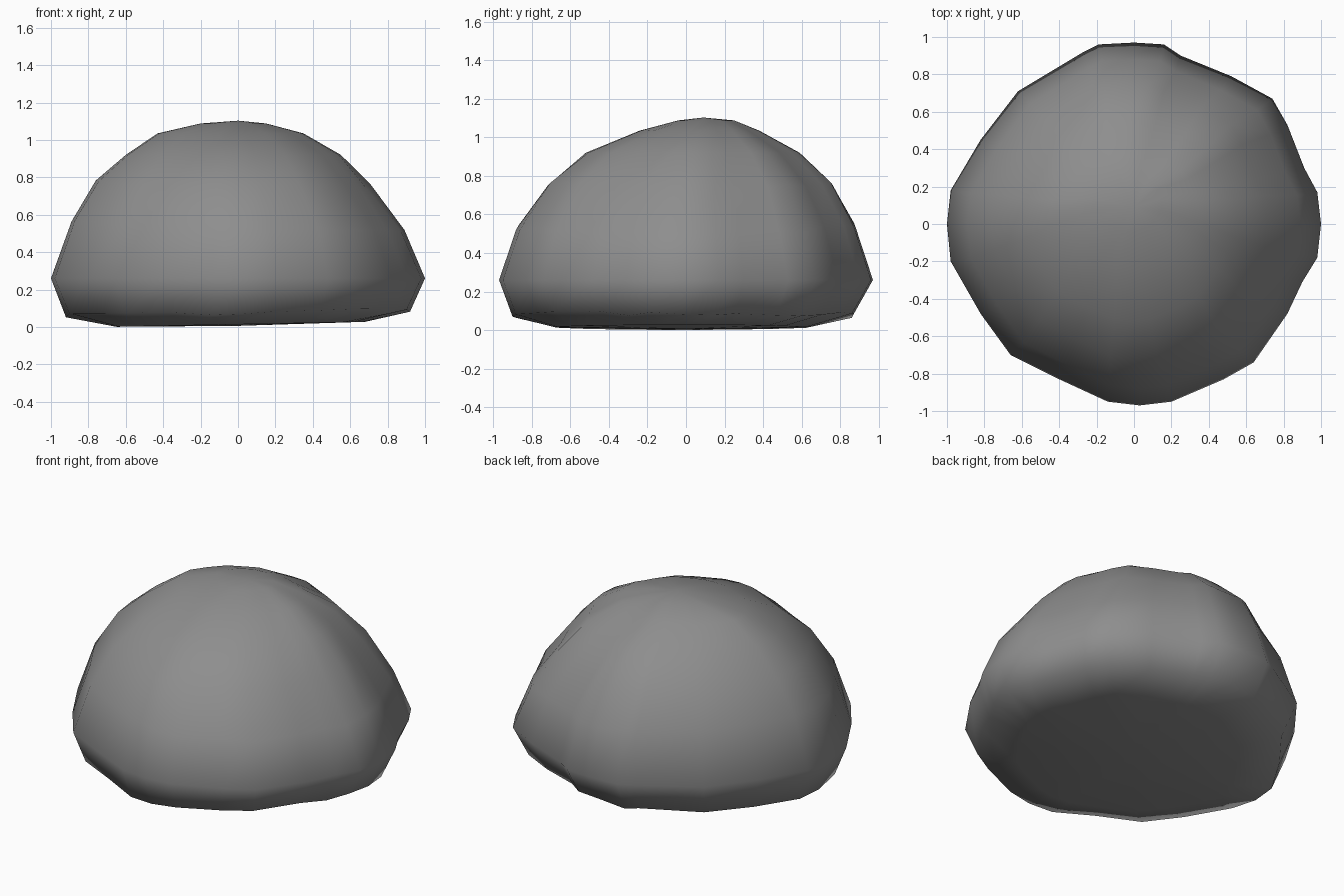
import bpy, bmesh, random

if "Cube" in bpy.data.objects:
    bpy.data.objects.remove(bpy.data.objects["Cube"])

random.seed(4)

# Irregular plan outline at the widest level, counter-clockwise
OUTLINE = [(1, 0), (.98, .17), (.91, .30), (.82, .53), (.74, .67), (.52, .79), (.25, .90),
           (.16, .96), (0, .97), (-.19, .96), (-.27, .92), (-.62, .71), (-.82, .45),
           (-.98, .18), (-1, 0), (-.98, -.20), (-.82, -.48), (-.66, -.70), (-.40, -.83),
           (-.14, -.95), (.03, -.97), (.20, -.95), (.48, -.83), (.64, -.74), (.82, -.48),
           (.90, -.31), (.98, -.18)]

# Levels: z, tilt along x, x min, x max, y min, y max
LEVELS = [(.014, .020, -.65, .68, -.68, .63),
          (.075, .016, -.92, .92, -.90, .87),
          (.26, 0, -1, 1, -.97, .97),
          (.54, -.03, -.89, .89, -.88, .88),
          (.76, -.02, -.76, .71, -.72, .76),
          (.92, 0, -.60, .55, -.52, .59),
          (1.035, 0, -.43, .35, -.24, .38),
          (1.088, 0, -.20, .15, -.04, .25)]

stone = bpy.data.materials.new("stone_grey")
stone.diffuse_color = (.27, .27, .27, 1)
stone.use_nodes = True
stone.node_tree.nodes["Principled BSDF"].inputs["Base Color"].default_value = stone.diffuse_color

bm = bmesh.new()
rings = []
for i, (z, tilt, x0, x1, y0, y1) in enumerate(LEVELS):
    ring = []
    for ox, oy in OUTLINE:
        x = (x0 + x1) / 2 + ox * (x1 - x0) / 2
        y = (y0 + y1) / 2 + oy / .97 * (y1 - y0) / 2
        # slight unevenness on the rim and the shoulders
        dz = random.uniform(-.015, .015) if i in (1, 3, 4) else 0
        ring.append(bm.verts.new((x, y, z + tilt * x + dz)))
    rings.append(ring)

# Sides of the boulder
n = len(OUTLINE)
for a, b in zip(rings, rings[1:]):
    for k in range(n):
        bm.faces.new((a[k], a[(k + 1) % n], b[(k + 1) % n], b[k]))

# Crown and nearly flat underside
top = bm.verts.new((0, .09, 1.103))
base = bm.verts.new((0, 0, .006))
for k in range(n):
    m = (k + 1) % n
    bm.faces.new((rings[-1][k], rings[-1][m], top))
    bm.faces.new((rings[0][m], rings[0][k], base))

bmesh.ops.recalc_face_normals(bm, faces=bm.faces)
for f in bm.faces:
    f.smooth = True
mesh = bpy.data.meshes.new("boulder")
bm.to_mesh(mesh)
bm.free()
mesh.materials.append(stone)
boulder = bpy.data.objects.new("boulder", mesh)
bpy.context.collection.objects.link(boulder)
